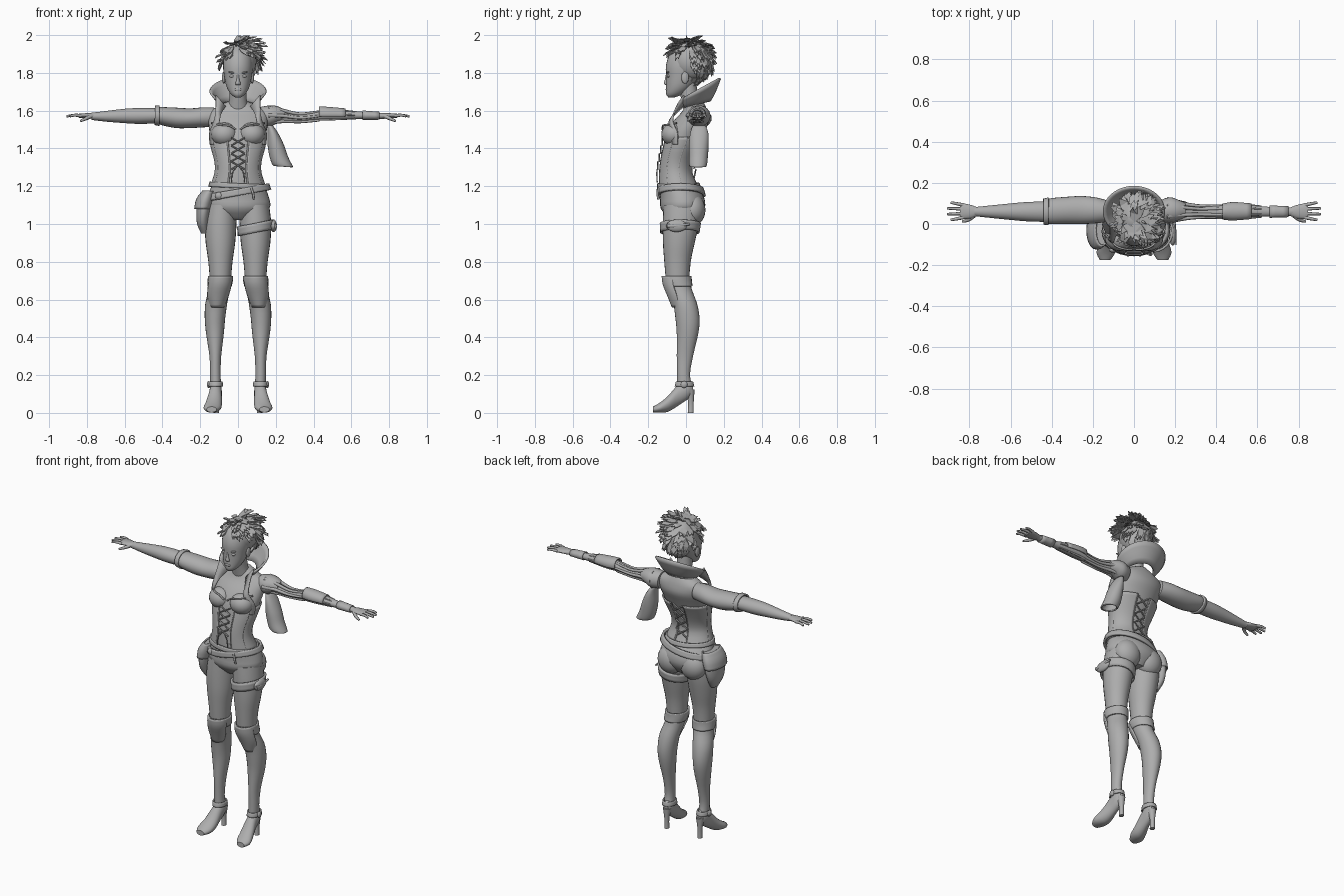
import bpy, bmesh, math, random
from mathutils import Vector

random.seed(4)
grey = bpy.data.materials.new("plain grey")
grey.diffuse_color = (0.42, 0.42, 0.42, 1)


def finish(name, bm, angle=50, thick=0):
    bmesh.ops.recalc_face_normals(bm, faces=bm.faces)
    me = bpy.data.meshes.new(name)
    bm.to_mesh(me)
    bm.free()
    me.materials.append(grey)
    ob = bpy.data.objects.new(name, me)
    bpy.context.collection.objects.link(ob)
    if thick:
        mod = ob.modifiers.new("thickness", 'SOLIDIFY')
        mod.thickness, mod.offset = thick, 0
    if angle:
        bpy.context.view_layer.objects.active = ob
        bpy.ops.object.select_all(action='DESELECT')
        ob.select_set(True)
        bpy.ops.object.shade_smooth_by_angle(angle=math.radians(angle))
    return ob


def spline(rows, steps):
    # Smooth interpolation through rows of numbers
    out = []
    for i in range(len(rows) - 1):
        p = [rows[max(0, min(len(rows) - 1, i + k))] for k in (-1, 0, 1, 2)]
        for j in range(steps):
            t = j / steps
            out.append([0.5 * (2 * b + (c - a) * t + (2 * a - 5 * b + 4 * c - d) * t * t
                        + (3 * b - a - 3 * c + d) * t ** 3) for a, b, c, d in zip(*p)])
    return out + [list(rows[-1])]


def loft(name, rows, axis='z', s=1, n=24, steps=3, arc=None, thick=0, tilt=0):
    # Rows are (x, y, z, radius, radius); angle 0 faces the front; arc leaves it open
    bm = bmesh.new()
    rings = []
    a0, a1 = [math.radians(a) for a in (arc or (0, 360))]
    for x, y, z, a, b in spline(rows, steps):
        ring = []
        for i in range(n + (1 if arc else 0)):
            t = a0 + (a1 - a0) * i / n
            u, v = a * math.sin(t), -b * math.cos(t)
            p = {'z': (x + u, y + v, z + tilt * u), 'x': (x, y + u, z + v), 'y': (x + u, y, z + v)}[axis]
            ring.append(bm.verts.new((p[0] * s, p[1], p[2])))
        rings.append(ring)
    m = len(rings[0])
    for r, q in zip(rings, rings[1:]):
        for i in range(m - (1 if arc else 0)):
            bm.faces.new((r[i], r[(i + 1) % m], q[(i + 1) % m], q[i]))
    if not arc and not thick:
        bm.faces.new(rings[0])
        bm.faces.new(rings[-1])
    return finish(name, bm, thick=thick)


def blob(name, loc, scale, rot=(0, 0, 0)):
    bm = bmesh.new()
    bmesh.ops.create_uvsphere(bm, u_segments=20, v_segments=12, radius=1)
    ob = finish(name, bm)
    ob.location, ob.scale, ob.rotation_euler = loc, scale, rot
    return ob


def tube(name, pts, r0, r1=None, s=1, n=8):
    # Tapered round cord through points
    r1 = r0 if r1 is None else r1
    pts = [Vector(p) for p in spline(pts, 4)]
    bm = bmesh.new()
    rings = []
    for i, p in enumerate(pts):
        d = (pts[min(i + 1, len(pts) - 1)] - pts[max(i - 1, 0)]).normalized()
        u = d.orthogonal().normalized()
        if abs(d.x) > 0.5:
            u = d.cross(Vector((0, 1, 0))).normalized()
        v = d.cross(u)
        r = r0 + (r1 - r0) * i / (len(pts) - 1)
        ring = [p + r * (u * math.cos(k * math.tau / n) + v * math.sin(k * math.tau / n)) for k in range(n)]
        rings.append([bm.verts.new((q.x * s, q.y, q.z)) for q in ring])
    for r, q in zip(rings, rings[1:]):
        for i in range(n):
            bm.faces.new((r[i], r[(i + 1) % n], q[(i + 1) % n], q[i]))
    bm.faces.new(rings[0])
    bm.faces.new(rings[-1])
    return finish(name, bm)


def ribbon(name, edge_a, edge_b, s=1, thick=0.008, steps=5):
    # Cloth strip between two edges
    bm = bmesh.new()
    rows = [[bm.verts.new((p[0] * s, p[1], p[2])) for p in spline(e, steps)] for e in (edge_a, edge_b)]
    for i in range(len(rows[0]) - 1):
        bm.faces.new((rows[0][i], rows[0][i + 1], rows[1][i + 1], rows[1][i]))
    return finish(name, bm, thick=thick)


# Torso, neck and head
loft("torso", [(0, -.01, 1.02, .07, .07), (0, -.017, 1.08, .165, .116), (0, -.02, 1.14, .164, .116),
               (0, -.04, 1.2, .14, .10), (0, -.055, 1.27, .115, .083), (0, -.05, 1.33, .115, .083),
               (0, -.03, 1.4, .133, .09), (0, -.005, 1.48, .15, .10), (0, .025, 1.54, .157, .095),
               (0, .045, 1.59, .155, .07), (0, .048, 1.625, .10, .055), (0, .045, 1.65, .05, .045)], n=32)
loft("neck", [(0, .04, 1.59, .06, .05), (0, .02, 1.66, .046, .045), (0, .005, 1.75, .045, .05)])
loft("head", [(0, -.078, 1.67, .014, .015), (0, -.06, 1.687, .038, .045), (0, -.037, 1.725, .06, .068),
              (0, -.02, 1.78, .073, .085), (0, -.014, 1.84, .079, .092), (0, 0, 1.9, .07, .085),
              (0, 0, 1.94, .03, .04)], n=28)
loft("nose", [(0, -.098, 1.735, .012, .008), (0, -.104, 1.743, .014, .013), (0, -.1, 1.765, .008, .012),
              (0, -.097, 1.79, .007, .01)], n=12)
blob("lips", (0, -.1, 1.712), (.02, .008, .008))
for s in (-1, 1):
    blob("eye", (s * .031, -.093, 1.783), (.015, .008, .008))
    blob("brow", (s * .033, -.096, 1.802), (.02, .008, .005), (0, -s * .2, 0))
    blob("ear", (s * .075, -.005, 1.775), (.01, .02, .032))
    # Bust cups and hips
    blob("bust_cup", (s * .073, -.065, 1.475), (.07, .066, .062))
    tube("cup_trim", [(.01, -.125, 1.5), (.045, -.122, 1.52), (.09, -.105, 1.525), (.14, -.05, 1.535)], .005, s=s)
    blob("buttock", (s * .078, .035, 1.075), (.083, .068, .085))

# Corset halves with lacing at front and back
corset = [(0, -.041, 1.2, .144, .105), (0, -.055, 1.27, .121, .089), (0, -.05, 1.33, .121, .089),
          (0, -.03, 1.4, .139, .096), (0, -.008, 1.46, .151, .104)]
for s in (-1, 1):
    loft("corset_half", corset, s=s, arc=(22, 163), thick=.008)
    for deg in (22, 60, 100, 163):
        t = math.radians(deg)
        tube("corset_seam", [(a * math.sin(t), y - b * math.cos(t), z) for x, y, z, a, b in corset], .005, s=s)
    for i in range(4):
        z = 1.29 + .042 * i
        y = -.15 + (z - 1.28) * .17
        tube("front_lace", [(-.035, y, z), (.035, y, z + .04)], .004, s=s)
        z = 1.24 + .055 * i
        y = .042 + max(0, z - 1.31) * .33
        tube("back_lace", [(-.035, y, z), (.035, y + .01, z + .05)], .004, s=s)
    tube("lace_end", [(.01, -.15, 1.3), (.03, -.155, 1.27), (.035, -.152, 1.22)], .003, s=s)

# Standing collar and lapels
bm = bmesh.new()
rows = []
for k in range(5):
    f = k / 4
    row = []
    for i in range(33):
        t = math.radians(-128 + 8 * i)
        c, w = math.cos(t), f ** .8
        row.append(bm.verts.new(((.085 + .062 * w) * math.sin(t), .04 + .02 * w + (.085 + .035 * w) * c,
                                 1.632 + .02 * c + f * (.075 + .045 * c))))
    rows.append(row)
for r, q in zip(rows, rows[1:]):
    for i in range(32):
        bm.faces.new((r[i], r[i + 1], q[i + 1], q[i]))
finish("collar", bm, thick=.012)
for s in (-1, 1):
    ribbon("lapel", [(.067, -.012, 1.622), (.088, -.055, 1.585), (.10, -.09, 1.54), (.12, -.08, 1.48), (.13, -.07, 1.42)],
           [(.118, -.012, 1.682), (.118, -.05, 1.62), (.125, -.07, 1.55), (.15, -.045, 1.48), (.146, -.045, 1.42)], s)

# Hair cap and layered locks sweeping away from the crown
blob("hair_cap", (.008, .028, 1.862), (.09, .105, .106))
bm = bmesh.new()
centre, crown = Vector((.01, .022, 1.862)), Vector((-.03, .0, 1.0))
count = 0
while count < 150:
    d = Vector((random.gauss(0, 1), random.gauss(0, 1), random.gauss(.3, 1))).normalized()
    if d.z < -.85 or (d.y < .1 and d.z < .3):
        continue
    count += 1
    p = centre + Vector((d.x * .09, d.y * .107, d.z * .107))
    flow = (d * 1.0 - Vector((-.2, -.1, 1)))
    flow = (flow - d * flow.dot(d)).normalized() + Vector((.3, 0, .15)) * max(d.z, 0)
    side = d.cross(flow).normalized() * random.uniform(.014, .024)
    length = random.uniform(.045, .075)
    lift = random.uniform(.1, .5) if d.z > -.2 else .1
    mid = p + flow * length * .5 + d * .008
    tip = p + flow * length + d * length * lift
    pts = [p - side * .7, p + side * .7, mid + side, tip + side * .5, tip - flow * .014, tip - side * .6 + flow * .006, mid - side]
    vs = [bm.verts.new((q.x, q.y, min(q.z, 1.997))) for q in pts]
    bm.faces.new((vs[0], vs[1], vs[2], vs[6]))
    bm.faces.new((vs[6], vs[2], vs[3], vs[4]))
    bm.faces.new((vs[6], vs[4], vs[5]))
finish("hair_locks", bm, angle=0, thick=.004)
tube("top_spike", [(.03, .02, 1.94), (.045, .01, 1.97), (.06, .0, 2.0)], .012, .001)

# Legs, tall boots and heels
for s in (-1, 1):
    loft("thigh", [(.085, -.02, 1.1, .08, .10), (.092, -.028, 1.0, .084, .095), (.093, -.038, .9, .078, .084),
                   (.093, -.045, .8, .064, .07), (.093, -.045, .68, .054, .06)], s=s)
    loft("boot_shaft", [(.093, -.045, .715, .058, .066), (.097, -.035, .66, .056, .064), (.115, -.005, .58, .058, .063),
                        (.122, .008, .5, .054, .064), (.122, .008, .42, .047, .057), (.12, -.006, .3, .031, .043),
                        (.12, -.013, .2, .028, .034), (.118, -.006, .13, .03, .042)], s=s)
    loft("boot_cuff", [(.093, -.047, .725, .061, .072), (.094, -.045, .70, .062, .071), (.098, -.036, .67, .059, .066)],
         s=s, thick=.01)
    loft("knee_guard", [(.093, -.05, .725, .058, .074), (.096, -.05, .68, .06, .068), (.106, -.032, .62, .054, .062),
                        (.112, -.02, .56, .035, .05)], s=s, arc=(-75, 75), thick=.01)
    loft("boot_foot", [(.115, .036, .13, .016, .03), (.117, .01, .125, .03, .052), (.12, -.04, .095, .034, .056),
                       (.128, -.095, .048, .043, .042), (.137, -.14, .027, .045, .026), (.14, -.175, .018, .026, .015)],
         axis='y', s=s)
    loft("boot_heel", [(.115, .02, .125, .026, .026), (.115, .026, .06, .014, .015), (.115, .025, 0, .014, .016)], s=s, n=14)
    loft("ankle_strap", [(.119, -.008, .165, .034, .042), (.119, -.008, .14, .036, .048)], s=s, thick=.008)
    blob("ankle_buckle", (s * .155, -.01, .15), (.01, .018, .018))

# Belts, hip pouch and thigh strap
loft("waist_belt", [(0, -.04, 1.215, .145, .106), (0, -.037, 1.19, .152, .111)], n=32, thick=.012, tilt=-.05)
loft("hip_belt", [(0, -.03, 1.185, .158, .118), (0, -.026, 1.15, .17, .124)], n=32, thick=.014, tilt=.18)
tube("belt_tie", [(.07, -.145, 1.19), (.08, -.15, 1.16), (.085, -.146, 1.13)], .006)
blob("belt_buckle", (-.1, -.125, 1.15), (.022, .015, .02))
loft("hip_pouch", [(-.175, -.03, .95, .02, .03), (-.185, -.03, 1.0, .032, .065), (-.182, -.03, 1.06, .038, .085),
                   (-.172, -.03, 1.12, .04, .085), (-.155, -.03, 1.17, .028, .07)])
loft("pouch_flap", [(-.186, -.03, 1.08, .042, .09), (-.174, -.03, 1.13, .044, .09), (-.155, -.03, 1.175, .03, .075)], thick=.008)
loft("thigh_strap", [(.094, -.03, 1.005, .093, .103), (.094, -.033, .955, .09, .099)], thick=.012, tilt=.2)
blob("strap_pouch", (.188, -.05, .99), (.018, .055, .032))
tube("strap_knife", [(.195, -.1, .99), (.198, -.05, .99), (.195, .02, 1.0)], .012, .006)

# Sleeved arm
loft("puff_sleeve", [(-.12, .062, 1.565, .05, .05), (-.18, .066, 1.565, .062, .053), (-.25, .068, 1.56, .068, .052),
                     (-.33, .066, 1.562, .066, .054), (-.41, .062, 1.572, .062, .047), (-.435, .06, 1.575, .05, .04)], axis='x')
loft("sleeve_cuff", [(-.415, .062, 1.573, .063, .05), (-.44, .06, 1.575, .058, .046)], axis='x', thick=.01)
loft("forearm_sleeve", [(-.42, .06, 1.573, .05, .04), (-.52, .06, 1.572, .047, .042), (-.6, .06, 1.572, .04, .038),
                        (-.7, .06, 1.57, .03, .028), (-.775, .06, 1.57, .022, .019)], axis='x')

# Bare arm with banded strands and plates
loft("shoulder_cap", [(.12, .062, 1.57, .05, .05), (.17, .068, 1.572, .062, .056), (.21, .068, 1.578, .052, .045),
                      (.25, .066, 1.575, .034, .03)], axis='x')
loft("inner_arm", [(.17, .062, 1.573, .035, .034), (.3, .06, 1.56, .026, .024), (.4, .06, 1.57, .028, .024),
                   (.47, .062, 1.58, .032, .032), (.56, .062, 1.578, .03, .027), (.66, .06, 1.575, .023, .019),
                   (.775, .06, 1.572, .02, .015)], axis='x')
for k in range(6):
    t = k * math.tau / 6
    c, w = math.cos(t), math.sin(t)
    tube("arm_strand", [(.16, .065 + .055 * c, 1.575 + .045 * w), (.24, .062 + .036 * c, 1.572 + .032 * w),
                        (.33, .06 + .027 * c, 1.562 + .024 * w), (.43, .06 + .03 * c, 1.572 + .027 * w)], .012, .006)
    tube("forearm_strand", [(.43, .06 + .026 * c, 1.575 + .024 * w), (.5, .062 + .034 * c, 1.58 + .03 * w),
                            (.62, .06 + .026 * c, 1.576 + .02 * w)], .007, .004)
loft("elbow_plate", [(.43, .06, 1.583, .034, .036), (.48, .062, 1.582, .041, .034), (.57, .062, 1.58, .034, .028)],
     axis='x', arc=(70, 290), thick=.008)
loft("wrist_plate", [(.66, .06, 1.576, .027, .022), (.75, .06, 1.573, .024, .018)], axis='x', thick=.006)

# Hands with four fingers and a thumb
for s in (-1, 1):
    loft("palm", [(.755, .06, 1.572, .018, .015), (.79, .06, 1.573, .032, .014), (.83, .062, 1.573, .038, .012),
                  (.845, .062, 1.573, .034, .01)], axis='x', s=s, n=16)
    for k in range(4):
        y = .032 + .02 * k
        end = .89 + .018 * (k in (1, 2))
        tube("finger", [(.83, y, 1.573), (.865, y + (k - 1.5) * .005, 1.576), (end, y + (k - 1.5) * .008, 1.57)], .0095, .006, s)
    tube("thumb", [(.78, .04, 1.57), (.805, .02, 1.558), (.835, .012, 1.545)], .012, .006, s)

# Torn sleeve hanging from the bare shoulder
loft("hanging_sleeve", [(.17, .07, 1.52, .012, .03), (.185, .07, 1.48, .025, .044), (.2, .068, 1.42, .04, .048),
                        (.215, .066, 1.36, .046, .046), (.232, .064, 1.318, .05, .044), (.24, .064, 1.305, .048, .04)],
     thick=.008, tilt=-.1)
